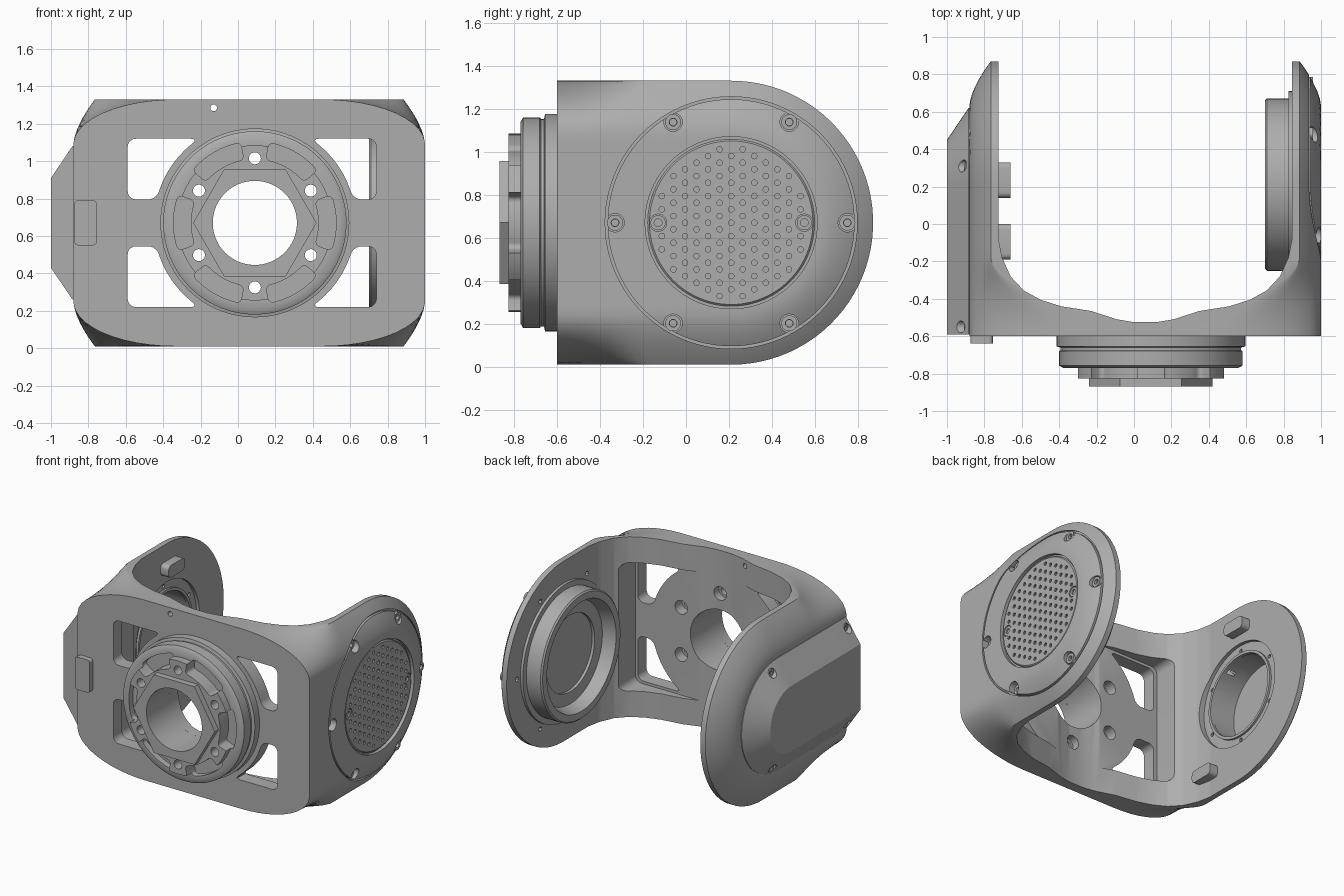
import bpy, bmesh
from math import sin, cos, pi, radians, sqrt, asin
from mathutils import Vector

if "Cube" in bpy.data.objects:
    bpy.data.objects.remove(bpy.data.objects["Cube"])

grey = bpy.data.materials.new("plain grey")
grey.use_nodes = True
grey.diffuse_color = (0.42, 0.42, 0.42, 1)
grey.node_tree.nodes["Principled BSDF"].inputs["Base Color"].default_value = (0.42, 0.42, 0.42, 1)

CZ = 0.67            # height of all axes
MX = 0.06            # middle of the yoke
ARM_Y = 0.21         # joint axis
BOSS_X = 0.09        # front boss axis
R = 0.66             # arm end radius


def place(axis, a, b, t):
    return Vector({"x": (t, a, b), "y": (a, t, b), "z": (a, b, t)}[axis])


def finish(name, bm):
    bmesh.ops.remove_doubles(bm, verts=bm.verts, dist=1e-5)
    bmesh.ops.recalc_face_normals(bm, faces=bm.faces)
    me = bpy.data.meshes.new(name)
    bm.to_mesh(me)
    bm.free()
    me.materials.append(grey)
    ob = bpy.data.objects.new(name, me)
    bpy.context.collection.objects.link(ob)
    return ob


def prism(name, pts, axis, t0, t1, bevel=0):
    bm = bmesh.new()
    lo = [bm.verts.new(place(axis, a, b, t0)) for a, b in pts]
    hi = [bm.verts.new(place(axis, a, b, t1)) for a, b in pts]
    bm.faces.new(lo)
    bm.faces.new(hi)
    n = len(pts)
    sides = [bm.faces.new((lo[i], lo[(i + 1) % n], hi[(i + 1) % n], hi[i])) for i in range(n)]
    bmesh.ops.recalc_face_normals(bm, faces=bm.faces)
    if bevel:
        edges = [e for e in bm.edges if all(f in sides for f in e.link_faces)
                 and e.calc_face_angle() > radians(40)]
        bmesh.ops.bevel(bm, geom=edges, offset=bevel, segments=5, profile=0.5, affect='EDGES')
    return finish(name, bm)


def lathe(name, profile, axis, centre, n=64):
    """Closed profile of (radius, position along the axis)."""
    bm = bmesh.new()
    rings = []
    for k in range(n):
        c, s = cos(2 * pi * k / n), sin(2 * pi * k / n)
        rings.append([bm.verts.new(place(axis, centre[0] + r * c, centre[1] + r * s, t))
                      for r, t in profile])
    m = len(profile)
    for k in range(n):
        p, q = rings[k], rings[(k + 1) % n]
        for i in range(m):
            j = (i + 1) % m
            if profile[i][0] or profile[j][0]:
                bm.faces.new((p[i], p[j], q[j], q[i]))
    return finish(name, bm)


def rod(axis, centre, r, t0, t1, n=64):
    return lathe("cutter", [(0, t0), (r, t0), (r, t1), (0, t1)], axis, centre, n)


def tube(name, axis, centre, r0, r1, t0, t1, n=64):
    return lathe(name, [(r0, t0), (r1, t0), (r1, t1), (r0, t1)], axis, centre, n)


def cut(ob, *cutters):
    for c in cutters:
        mod = ob.modifiers.new("cut", 'BOOLEAN')
        mod.operation, mod.solver, mod.object = 'DIFFERENCE', 'EXACT', c
        bpy.context.view_layer.objects.active = ob
        bpy.ops.object.modifier_apply(modifier=mod.name)
        bpy.data.objects.remove(c)


def polar(centre, r, deg):
    return centre[0] + r * cos(radians(deg)), centre[1] + r * sin(radians(deg))


def box(a0, a1, b0, b1):
    return [(a0, b0), (a1, b0), (a1, b1), (a0, b1)]


boss = (BOSS_X, CZ)
joint = (ARM_Y, CZ)

# Yoke body: sections swept from the rounded front plate to the domed arm ends
def half_width(y, dz):
    t = min(max((y + 0.6) / 0.42, 0), 1)
    t = t * t * (3 - 2 * t)
    e = min(max(dz - 0.42, 0) / 0.24, 1)
    front_drop = 0.55 * (1 - sqrt(1 - e * e))
    r = sqrt(max(y - ARM_Y, 0) ** 2 + dz * dz)
    dome_drop = 0.115 * (max(r - 0.42, 0) / 0.24) ** 1.6
    return 0.94 - (1 - t) * front_drop - t * dome_drop


bm = bmesh.new()
N = 20
stations = [(-0.6 + 0.81 * i / 20, R) for i in range(20)]
stations += [(ARM_Y + R * sin(radians(a)), R * cos(radians(a))) for a in range(0, 89, 4)]
loops = []
for y, h in stations:
    dzs = [h * sin(k * pi / 2 / N) for k in range(-N, N + 1)]
    right = [(MX + half_width(y, abs(d)), y, CZ + d) for d in dzs]
    left = [(MX - half_width(y, abs(d)), y, CZ + d) for d in reversed(dzs)]
    loops.append([bm.verts.new(p) for p in right + left])
for p, q in zip(loops, loops[1:]):
    for i in range(len(p)):
        j = (i + 1) % len(p)
        bm.faces.new((p[i], p[j], q[j], q[i]))
bm.faces.new(loops[0])
bm.faces.new(loops[-1])
yoke = finish("yoke_body", bm)

# Hollow between the arms
half = [(0.785, 1), (0.785, -0.08), (0.765, -0.18), (0.72, -0.28), (0.65, -0.355), (0.56, -0.405),
        (0.45, -0.44), (0.29, -0.465), (0.15, -0.51), (0.06, -0.525)]
inner = [(MX + x, y) for x, y in half] + [(MX - x, y) for x, y in reversed(half)]
cut(yoke, prism("cutter", inner, "z", -1, 2))
cut(yoke, prism("cutter", box(-0.62, 0.76, 0.2, 1.14), "y", -0.5, 0, 0.05))

# Four front windows, each following the boss on its inner side
for sx, xo in ((-1, 0.68), (1, 0.65)):
    for sz in (-1, 1):
        lo, hi, rad = 0.125, 0.45, 0.54
        arc = [asin(hi / rad) + (asin(lo / rad) - asin(hi / rad)) * i / 8 for i in range(9)]
        pts = [(xo, lo), (xo, hi)] + [(rad * cos(a), rad * sin(a)) for a in arc]
        cut(yoke, prism("cutter", [(BOSS_X + sx * a, CZ + sz * b) for a, b in pts],
                        "y", -0.7, 0, 0.045))

# Bore, bolt holes and small vent in the plate
cut(yoke, rod("y", boss, 0.225, -1, 0), rod("y", (-0.13, 1.285), 0.018, -1, 0, 16))
for a in range(30, 390, 60):
    cut(yoke, rod("y", polar(boss, 0.345, a), 0.05, -1, 0, 24))

# Arm details: cover groove, grille recess, screw seats, left bearing opening
cut(yoke, tube("cutter", "x", joint, 0.574, 0.586, 0.925, 1.1, 96),
    rod("x", joint, 0.4, 0.975, 1.1, 96),
    rod("x", joint, 0.3, -1.1, -0.6), rod("x", joint, 0.38, -0.75, -0.6))
for a in range(0, 360, 60):
    p = polar(joint, 0.54, a)
    cut(yoke, rod("x", p, 0.043, 0.94, 1.1, 24), rod("x", p, 0.016, 0.8, 1.0, 12),
        rod("x", polar(joint, 0.34, a + 30), 0.014, -0.78, -0.7, 12))
    tube("cover_screw", "x", p, 0.018, 0.037, 0.93, 0.957, 24)

# Perforated grille on the left arm
grille = lathe("grille", [(0, 0.96), (0.388, 0.96), (0.388, 0.982), (0.38, 0.99), (0, 0.99)],
               "x", joint, 96)
bm = bmesh.new()
pitch = 0.062
for col in range(-6, 7):
    for row in range(-7, 8):
        y, z = col * pitch * 0.866, (row + 0.5 * (col % 2)) * pitch
        near_screw = abs(abs(y) - 0.34) < 0.06 and abs(z) < 0.06
        if y * y + z * z < 0.36 ** 2 and not near_screw:
            made = bmesh.ops.create_cone(bm, cap_ends=True, segments=10, radius1=0.013,
                                         radius2=0.013, depth=0.04)["verts"]
            for v in made:
                v.co = Vector((0.992 + v.co.z, ARM_Y + y + v.co.x, CZ + z + v.co.y))
cut(grille, finish("cutter", bm))
for a in (0, 180):
    p = polar(joint, 0.34, a)
    cut(grille, rod("x", p, 0.04, 0.972, 1.1, 24))
    tube("grille_screw", "x", p, 0.018, 0.035, 0.965, 0.986, 24)

# Bearing cup inside the left arm
lathe("bearing_cup", [(0, 0.86), (0.5, 0.86), (0.5, 0.825), (0.46, 0.825), (0.46, 0.71),
                      (0.45, 0.7), (0.4, 0.7), (0.37, 0.79), (0.28, 0.79), (0.28, 0.81),
                      (0, 0.81)], "x", joint, 96)

# Bearing rim inside the right arm
tube("bearing_rim", "x", joint, 0.295, 0.315, -0.76, -0.735)

# Chamfered pod on the outside of the right arm
def pod_outline(r):
    pts = [polar(joint, r, a) for a in range(-90, 91, 6)]
    return [(-0.59, CZ - r)] + pts + [(-0.59, CZ + r)]


bm = bmesh.new()
rows = [[bm.verts.new((x, y, z)) for y, z in pod_outline(r)]
        for x, r in ((-0.83, 0.41), (-0.885, 0.41), (-1.0, 0.24))]
for p, q in zip(rows, rows[1:]):
    for i in range(len(p)):
        j = (i + 1) % len(p)
        bm.faces.new((p[i], p[j], q[j], q[i]))
bm.faces.new(rows[0])
bm.faces.new(rows[-1])
pod = finish("side_pod", bm)
cut(pod, rod("x", joint, 0.3, -0.94, -0.7))
for y in (-0.55, 0.31):
    for s in (-1, 1):
        p = (y, CZ + s * 0.35)
        cut(pod, rod("x", p, 0.032, -1.1, -0.895, 20))
        tube("pod_screw", "x", p, 0.013, 0.028, -0.9, -0.908, 20)

# Stop blocks inside the right arm
for y, z in ((0.235, CZ + 0.49), (-0.095, CZ - 0.49)):
    prism("stop_block", box(y - 0.095, y + 0.095, z - 0.045, z + 0.045), "x", -0.75, -0.66, 0.03)

# Latch tab on the front
prism("latch_tab", box(-0.875, -0.755, 0.55, 0.79), "y", -0.64, -0.58, 0.02)

# Front boss with stepped rim, arc pockets and bolt holes
flange = lathe("front_boss", [(0.225, -0.58), (0.505, -0.58), (0.505, -0.655), (0.483, -0.66),
                              (0.483, -0.675), (0.49, -0.68), (0.49, -0.757), (0.467, -0.77),
                              (0.415, -0.77), (0.415, -0.825), (0.225, -0.825)], "y", boss, 96)
for a in range(0, 360, 60):
    outer = [polar(boss, 0.435, a + d) for d in range(-20, 21, 5)]
    back = [polar(boss, 0.342, a + d) for d in range(20, -21, -5)]
    cut(flange, prism("cutter", outer + back, "y", -0.9, -0.725, 0.025),
        rod("y", polar(boss, 0.345, a + 30), 0.032, -1, 0, 24))

# Hexagonal collar around the bore
collar = prism("hex_collar", [polar(boss, 0.33, a) for a in range(0, 360, 60)], "y", -0.868, -0.8)
cut(collar, rod("y", boss, 0.225, -1, 0))

# Smooth shading with crisp edges
bpy.ops.object.select_all(action='DESELECT')
for ob in bpy.context.collection.objects:
    if ob.type == 'MESH' and grey.name in ob.data.materials:
        ob.select_set(True)
        bpy.context.view_layer.objects.active = ob
bpy.ops.object.shade_smooth_by_angle(angle=radians(30))
